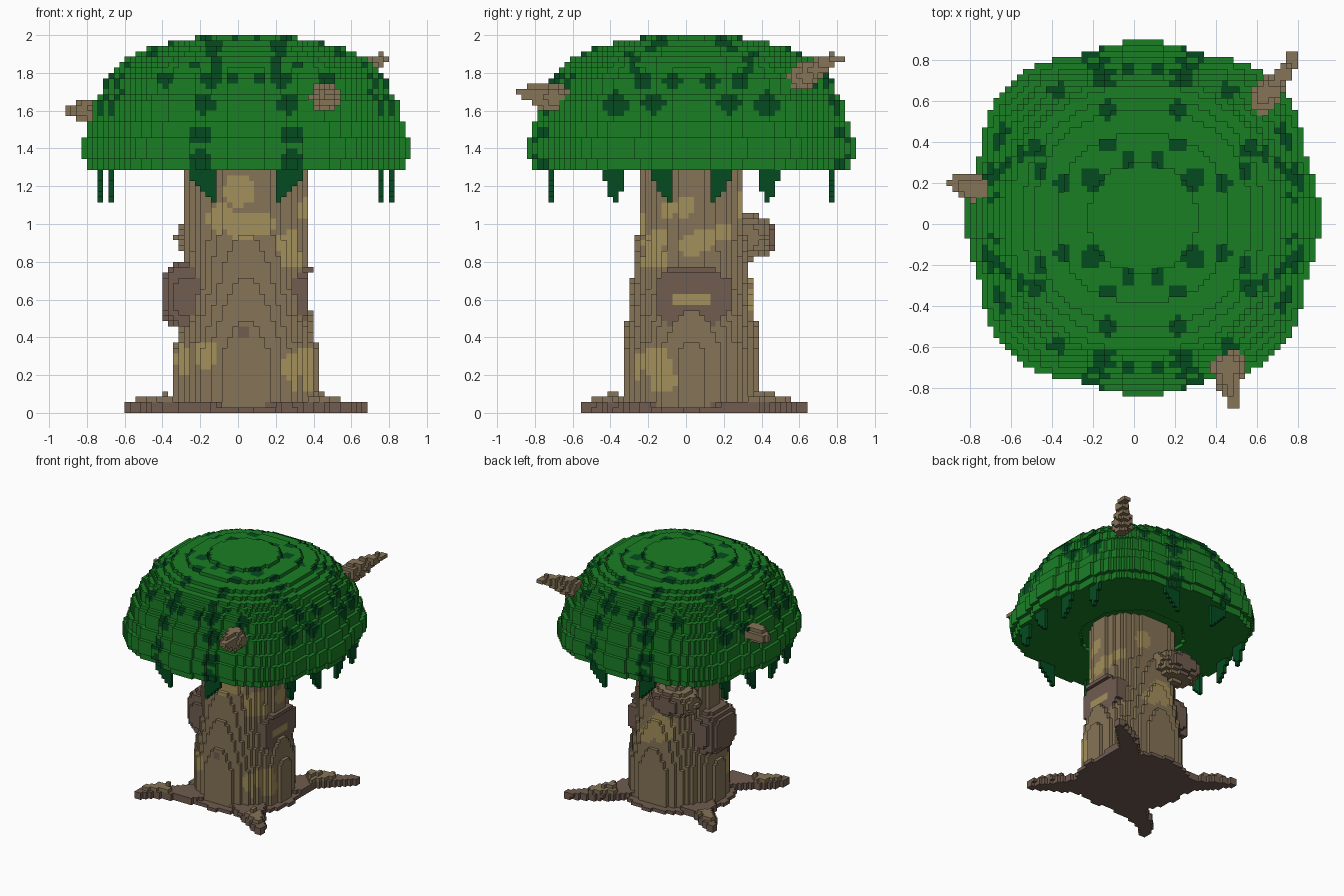
import bpy, bmesh, math
from mathutils import Vector

cube = bpy.data.objects.get("Cube")
if cube:
    bpy.data.objects.remove(cube)

V = 2 / 70                       # block size
CX, CY = 1.5 * V, 1.0 * V        # centre of the tree


def lin(c):
    c /= 255
    return c / 12.92 if c < 0.04045 * 1 else ((c + 0.055) / 1.055) ** 2.4


def material(name, r, g, b):
    m = bpy.data.materials.new(name)
    m.use_nodes = True
    col = (lin(r), lin(g), lin(b), 1)
    m.diffuse_color = col
    bsdf = m.node_tree.nodes["Principled BSDF"]
    bsdf.inputs["Base Color"].default_value = col
    bsdf.inputs["Roughness"].default_value = 0.9
    return m


MATS = [material("leaf green", 26, 126, 37), material("dark moss green", 5, 75, 32),
        material("bark brown", 134, 116, 87), material("pale bark", 164, 144, 91),
        material("dark bark", 112, 92, 80)]
LEAF, MOSS, BARK, PALE, DARK = range(5)

owner = {}                       # block -> part that owns it


def centre(c):
    return Vector(((c[0] + 0.5) * V, c[1] * V, (c[2] + 0.5) * V))


def claim(part, cells):
    for c in cells:
        if c[2] >= 0:
            owner.setdefault(c, part)


def blocks(lo, hi, inside):
    """Blocks in a box (in units) whose centre passes the test."""
    a = [math.floor(v / V) - 1 for v in lo]
    b = [math.ceil(v / V) + 1 for v in hi]
    return [(i, j, k) for i in range(a[0], b[0]) for j in range(a[1], b[1])
            for k in range(a[2], b[2]) if inside(centre((i, j, k)))]


def ellipsoid(c, r, e=2):
    """Rounded lump; a higher power e makes it boxier."""
    lo = [c[n] - r[n] for n in range(3)]
    hi = [c[n] + r[n] for n in range(3)]
    return blocks(lo, hi, lambda p: sum(abs((p[n] - c[n]) / r[n]) ** e for n in range(3)) <= 1)


def limb(points):
    """Tapered limb through (x, y, z, radius) points."""
    out = set()
    for a, b in zip(points, points[1:]):
        for s in range(11):
            x, y, z, r = [u + (w - u) * s / 10 for u, w in zip(a, b)]
            out.update(ellipsoid((x, y, z), (r, r, r)))
    return out


# Branches poking out of the crown
claim("back_branch", limb([(.63, .61, 1.78, .07), (.69, .69, 1.82, .055),
                           (.76, .77, 1.87, .032), (.78, .83, 1.872, .021)]))
claim("front_branch", limb([(.46, -.69, 1.67, .078), (.46, -.755, 1.67, .068),
                            (.475, -.81, 1.69, .045), (.49, -.88, 1.70, .024)]))
claim("side_branch", limb([(-.74, .17, 1.60, .068), (-.81, .18, 1.605, .058),
                           (-.89, .20, 1.60, .032)]))

# Knots on the trunk
claim("left_knot", ellipsoid((-.25, .03, .62), (.15, .18, .18), 3.5))
claim("back_knot", ellipsoid((-.13, .33, .93), (.20, .15, .12)))
claim("small_knot", ellipsoid((.03, -.28, .42), (.05, .045, .05)))


# Framed slot on the +x side of the trunk, with a small ledge on top
def in_frame(p):
    y, z = abs(p.y - .03), abs(p.z - .615)
    return (y < .20 and z < .17 and y + 1.3 * z < .31
            and .2 < p.x < (.395 if p.z > .73 else .372))


claim("slot_frame", blocks((.2, -.2, .4), (.4, .25, .8), in_frame))

# Roots spreading along the diagonals, humped partway out
for x, y, bend in [(.65, .61, .62), (-.57, .47, .30), (-.55, -.53, .50), (.57, -.52, .35)]:
    path = []
    for t, r in ((.45, .13), (.62, .08), (.8, .062), (.9, .05), (1, .036)):
        w = .09 * math.sin(t * 7 + bend * 9) * (1 - t)
        path.append((x * t + w, y * t - w, .03, r))
    claim("roots", [c for c in limb(path) if c[2] < (4 if 19 < math.hypot(*c[:2]) < 26 else 2)])
claim("roots", blocks((-.45, -.45, 0), (.55, .5, 0),
                      lambda p: 0 < p.z < .06 and math.hypot(p.x - CX, p.y - CY) < .43))


# Trunk, flaring toward the ground
def in_trunk(p):
    tx = min(1, max(0, (.65 - p.z) / .3))
    ty = min(1, max(0, (.95 - p.z) / .6))
    rx, ry = (11.4 + 1.8 * tx) * V, (10.0 + 2.6 * ty) * V
    return 0 < p.z < 46 * V and ((p.x - CX) / rx) ** 2 + ((p.y - CY) / ry) ** 2 <= 1


claim("trunk", blocks((-.45, -.45, 0), (.5, .5, 1.32), in_trunk))

# Crown: half width of each layer, bottom to top
WIDTHS = [29.5] * 2 + [30.5] * 4 + [29.5] * 3 + [28.5] * 4 + [27.5] + [26.5] * 3 + \
         [25.5, 24.5, 23.5, 22.5, 20.5, 18.5, 14.5, 9.2]


def in_layer(i, j, w):
    """Rounded square with a bulge on each side; the upper layers are rounder."""
    def within(size, e):
        return (abs(i) / size) ** e + (abs(j) / size) ** e <= 1
    if w < 24:
        return within(w, 2.3)
    return within(w, 1.75) or within(w - 2.2, 3.3)


for n, w in enumerate(WIDTHS):
    hollow = 14 if n == 0 else 0          # shallow recess around the trunk
    claim("crown", [(1 + i, 1 + j, 45 + n) for i in range(-31, 32) for j in range(-31, 32)
                    if in_layer(i, j, w) and math.hypot(i, j) >= hollow])


# Hanging moss: columns of blocks below the crown rim, mirrored on all sides
def moss(side_axis, out, first, lengths):
    for s in (-1, 1):
        for m in (-1, 1):
            for n, length in enumerate(lengths):
                u, v = 1 + m * (first + n), 1 + s * out
                ij = (v, u) if side_axis == 0 else (u, v)
                claim("hanging_moss", [(*ij, 44 - q) for q in range(length)])


moss(1, 26, 6, (6, 5, 4, 3, 2))
moss(0, 27, 4, (6, 5, 4, 2))
moss(0, 25, 13, (4, 6, 5, 2))

# Spots: (across, up, radius)
TOP_SPOTS = [(.17, .53, .045), (.17, .36, .04), (.07, .29, .04), (.25, .19, .055),
             (.39, .17, .045), (.50, .22, .04), (.52, .34, .045), (.60, .31, .035),
             (.15, .66, .03), (.27, .67, .035)]
FRONT_SPOTS = [(.22, 1.64, .055), (.24, 1.47, .055), (.24, 1.33, .06), (.19, 1.77, .05),
               (.07, 1.77, .04), (.42, 1.77, .045)]
SIDE_SPOTS = [(.20, 1.64, .06), (.40, 1.64, .065), (.10, 1.75, .045), (.26, 1.76, .045)]
BARK_FRONT = [(-.09, 1.03, .075), (.03, .99, .08), (.12, 1.0, .07), (.01, 1.18, .085),
              (.25, .90, .055), (.27, .81, .05), (-.18, .31, .075), (.31, .24, .08), (.35, .15, .06)]
BARK_RIGHT = [(-.01, 1.09, .06), (-.10, 1.07, .04), (-.16, .92, .06), (-.15, .82, .05),
              (.02, .88, .06), (.10, .92, .06), (.19, .96, .05),
              (-.16, .27, .08), (-.12, .17, .07), (.33, .62, .05)]
BARK_BACK = [(0, .66, .11), (.12, .58, .07), (.15, 1.1, .07)]
BARK_LEFT = [(-.12, .28, .08), (.10, 1.1, .06)]


def spotted(u, v, spots):
    return any((u - a) ** 2 + (v - b) ** 2 < r * r for a, b, r in spots)


def crown_colour(p, n):
    dx, dy = abs(p.x - CX), abs(p.y - CY)
    if n[2] < 0:
        return LEAF
    if p.z > 1.81:
        hit = spotted(dx, dy, TOP_SPOTS)
    elif dx > dy:
        hit = spotted(dy, p.z, SIDE_SPOTS)
    else:
        hit = spotted(dx, p.z, FRONT_SPOTS)
    return MOSS if hit else LEAF


def trunk_colour(p, n):
    dx, dy = p.x - CX, p.y - CY
    if abs(dx) > abs(dy):
        hit = spotted(p.y, p.z, BARK_RIGHT if dx > 0 else BARK_LEFT)
    else:
        hit = spotted(p.x, p.z, BARK_BACK if dy > 0 else BARK_FRONT)
    return PALE if hit else BARK


def slot_colour(p, n):
    return PALE if n[0] > 0 and abs(p.y - .03) < .09 and abs(p.z - .612) < .03 else DARK


COLOURS = {
    "crown": crown_colour, "trunk": trunk_colour, "slot_frame": slot_colour,
    "hanging_moss": lambda p, n: MOSS,
    "left_knot": lambda p, n: DARK, "small_knot": lambda p, n: DARK,
    "back_knot": lambda p, n: DARK if p.y > .43 else BARK,
    "roots": lambda p, n: BARK if p.z > .058 else DARK,
}

# Skin every part with the exposed block faces
meshes = {part: bmesh.new() for part in dict.fromkeys(owner.values())}
corners = {part: {} for part in meshes}
for cell, part in owner.items():
    bm, known = meshes[part], corners[part]
    paint = COLOURS.get(part, lambda p, n: BARK)
    for axis in range(3):
        for s in (0, 1):
            n = [0, 0, 0]
            n[axis] = 2 * s - 1
            if tuple(c + d for c, d in zip(cell, n)) in owner:
                continue
            ring = []
            for a, b in ((0, 0), (1, 0), (1, 1), (0, 1)):
                k = list(cell)
                k[axis] += s
                k[(axis + 1) % 3] += a
                k[(axis + 2) % 3] += b
                k = tuple(k)
                if k not in known:
                    known[k] = bm.verts.new((k[0] * V, (k[1] - .5) * V, k[2] * V))
                ring.append(known[k])
            f = bm.faces.new(ring if s else ring[::-1])
            f.material_index = paint(centre(cell) + Vector(n) * V / 2, n)

for part, bm in meshes.items():
    me = bpy.data.meshes.new(part)
    bm.to_mesh(me)
    bm.free()
    for m in MATS:
        me.materials.append(m)
    bpy.context.collection.objects.link(bpy.data.objects.new(part, me))
